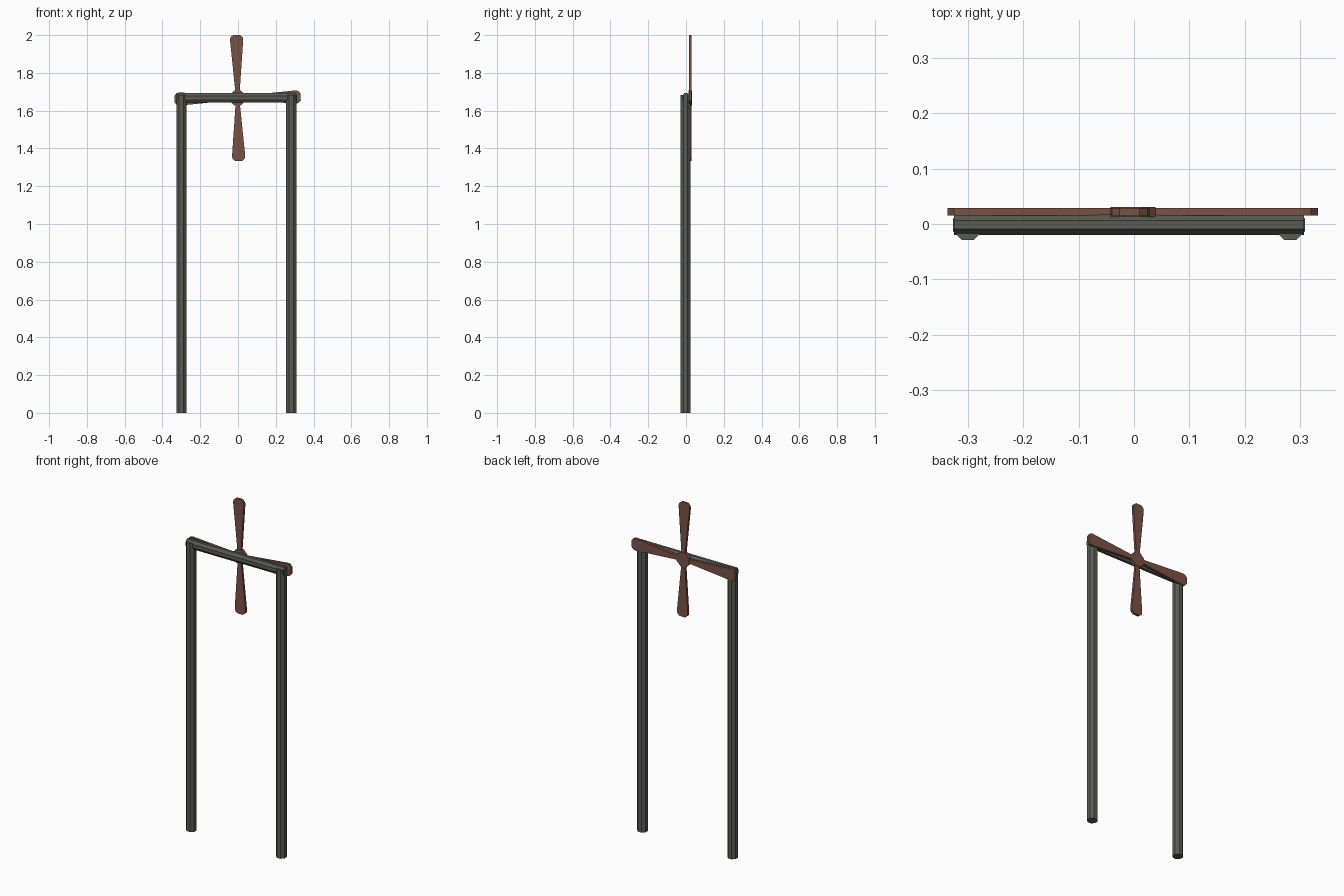
import bpy, bmesh
from math import radians, pi
from mathutils import Matrix, Vector

cube = bpy.data.objects.get("Cube")
if cube:
    bpy.data.objects.remove(cube, do_unlink=True)


def material(name, rgb):
    m = bpy.data.materials.new(name)
    m.use_nodes = True
    m.diffuse_color = (*rgb, 1)
    m.node_tree.nodes["Principled BSDF"].inputs["Base Color"].default_value = (*rgb, 1)
    return m


grey = material("dark grey metal", (0.105, 0.105, 0.09))
brown = material("brown wood", (0.19, 0.085, 0.06))


def add_object(name, bm, mat):
    bmesh.ops.recalc_face_normals(bm, faces=bm.faces)
    mesh = bpy.data.meshes.new(name)
    bm.to_mesh(mesh)
    bm.free()
    mesh.materials.append(mat)
    obj = bpy.data.objects.new(name, mesh)
    bpy.context.collection.objects.link(obj)
    return obj


def prism(name, radius, length, centre, turn, mat):
    """Eight-sided bar, flats squared to the axes, turned and placed."""
    bm = bmesh.new()
    bmesh.ops.create_cone(bm, cap_ends=True, segments=8, radius1=radius,
                          radius2=radius, depth=length)
    bm.transform(Matrix.Translation(centre) @ turn @ Matrix.Rotation(pi / 8, 4, "Z"))
    return add_object(name, bm, mat)


# Two posts and the crossbar
for name, x in (("right_post", -0.3), ("left_post", 0.282)):
    prism(name, 0.029, 1.682, (x, -0.002, 0.841), Matrix(), grey)
prism("crossbar", 0.027, 0.632, (-0.009, -0.001, 1.668),
      Matrix.Rotation(pi / 2, 4, "Y") @ Matrix.Scale(0.75, 4, (0, 1, 0)), grey)

# Rotor hub
HUB = Vector((-0.002, 0.022, 1.667))
prism("hub", 0.044, 0.018, HUB, Matrix.Rotation(pi / 2, 4, "X"), brown)

# Four flared blades with rounded tips
half = [(0.012, 0.0), (0.013, 0.05), (0.035, 0.308), (0.032, 0.322), (0.018, 0.334)]
outline = half + [(-x, z) for x, z in reversed(half)]
for i, side in enumerate(("top", "left", "bottom", "right")):
    bm = bmesh.new()
    face = bm.faces.new([bm.verts.new((x, -0.007, z)) for x, z in outline])
    out = bmesh.ops.extrude_face_region(bm, geom=[face])
    bmesh.ops.translate(bm, vec=(0, 0.014, 0),
                        verts=[v for v in out["geom"] if isinstance(v, bmesh.types.BMVert)])
    bm.transform(Matrix.Translation(HUB) @ Matrix.Rotation(radians(90 * i - 1), 4, "Y"))
    add_object(side + "_blade", bm, brown)
